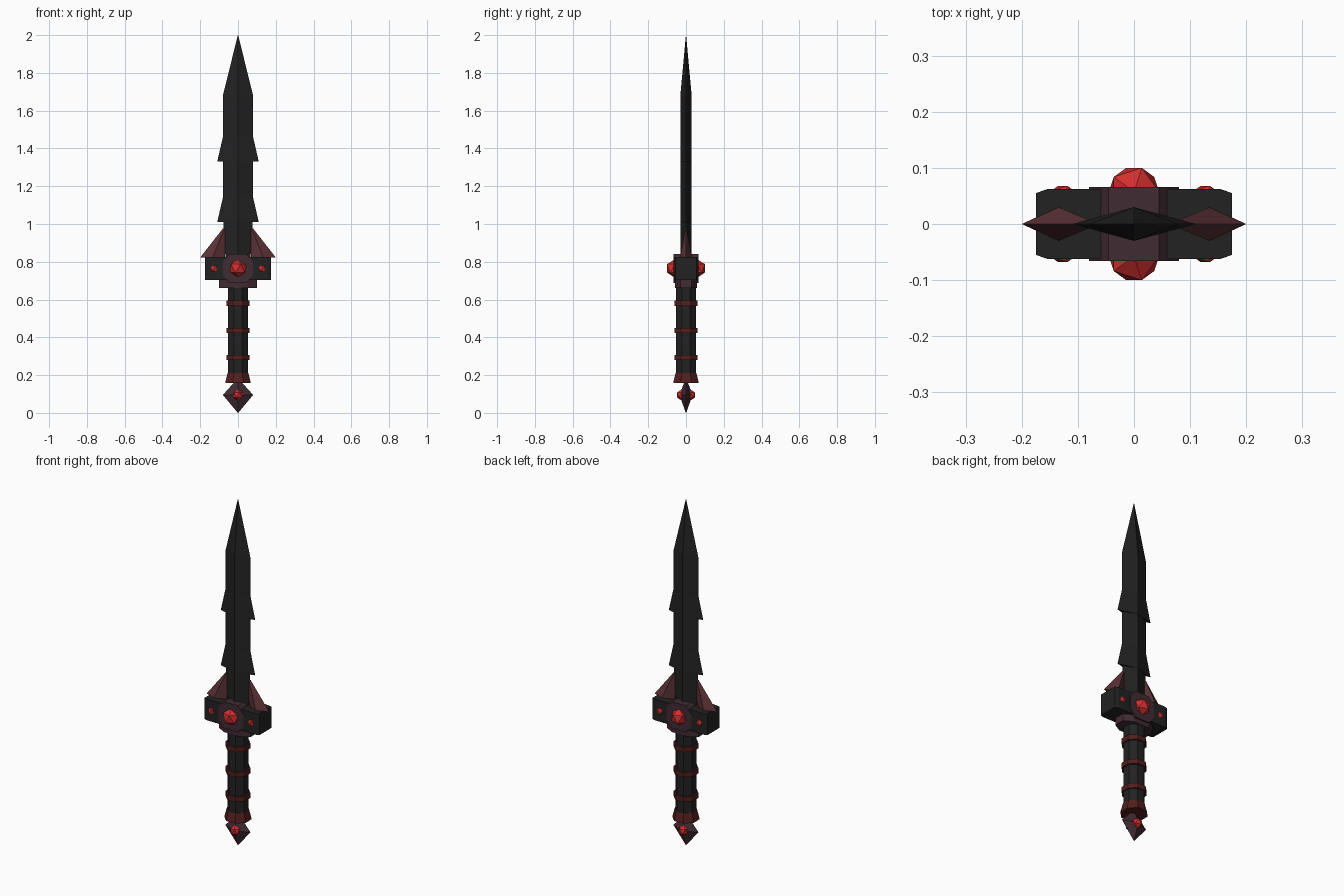
import bpy, bmesh, math
from mathutils import Vector

cube = bpy.data.objects.get("Cube")
if cube:
    bpy.data.objects.remove(cube, do_unlink=True)


def material(name, r, g, b):
    m = bpy.data.materials.new(name)
    m.use_nodes = True
    m.diffuse_color = (r, g, b, 1)
    m.node_tree.nodes["Principled BSDF"].inputs["Base Color"].default_value = (r, g, b, 1)
    return m


BLACK = material("black steel", .016, .016, .016)
PURPLE = material("dark purple", .052, .024, .033)
MAROON = material("maroon", .105, .031, .037)
BAND = material("dark red", .085, .013, .013)
RED = material("gem red", .65, .028, .028)


def finish(name, bm, mat):
    bmesh.ops.recalc_face_normals(bm, faces=bm.faces)
    mesh = bpy.data.meshes.new(name)
    bm.to_mesh(mesh)
    bm.free()
    mesh.materials.append(mat)
    obj = bpy.data.objects.new(name, mesh)
    bpy.context.collection.objects.link(obj)
    return obj


def loft(name, rings, mat):
    """Join matching rings of points with quads and cap both ends."""
    bm = bmesh.new()
    loops = [[bm.verts.new(p) for p in ring] for ring in rings]
    n = len(loops[0])
    for a, b in zip(loops, loops[1:]):
        for i in range(n):
            j = (i + 1) % n
            bm.faces.new((a[i], a[j], b[j], b[i]))
    bm.faces.new(loops[0])
    bm.faces.new(loops[-1])
    bmesh.ops.remove_doubles(bm, verts=bm.verts, dist=1e-5)
    return finish(name, bm, mat)


def diamond(x, z, w, d):
    return [(x - w, 0, z), (x, -d, z), (x + w, 0, z), (x, d, z)]


def octagon(r, z):
    # r is the distance to the flats
    c = r / math.cos(math.pi / 8)
    angles = [(i + .5) * math.pi / 4 for i in range(8)]
    return [(c * math.cos(a), c * math.sin(a), z) for a in angles]


def gem(name, x, y, z, r):
    bm = bmesh.new()
    bmesh.ops.create_icosphere(bm, subdivisions=1, radius=r)
    bmesh.ops.translate(bm, verts=bm.verts, vec=Vector((x, y, z)))
    return finish(name, bm, RED)


# Barbed blade with a diamond section
blade = [(.8, .065), (1.01, .078), (1.01, .11), (1.14, .08),
         (1.33, .08), (1.33, .11), (1.46, .08), (1.68, .08)]
loft("blade", [diamond(0, z, w, .03) for z, w in blade]
     + [diamond(0, 2, .0008, .0005)], BLACK)

# Crossguard bar with chamfered ends
plan = [(-.175, -.055), (-.155, -.062), (.155, -.062), (.175, -.055),
        (.175, .055), (.155, .062), (-.155, .062), (-.175, .055)]
loft("guard_bar", [[(x, y, z) for x, y in plan] for z in (.703, .825)], BLACK)

# Eight-sided centre block
face = [(-.08, -.035), (-.045, -.077), (.045, -.077), (.08, -.035),
        (.08, .035), (.045, .077), (-.045, .077), (-.08, .035)]
loft("guard_centre", [[(x, y, .765 + z) for x, z in face] for y in (-.066, .066)], PURPLE)

# Collar under the guard
collar = [(-.1, -.03), (-.05, -.058), (.05, -.058), (.1, -.03),
          (.1, .03), (.05, .058), (-.05, .058), (-.1, .03)]
loft("collar", [[(x, y, z) for x, y in collar] for z in (.662, .706)], PURPLE)

# Leaning spikes on the guard
for side, s in (("left", 1), ("right", -1)):
    loft(side + "_guard_spike", [diamond(s * .135, .823, .065, .03),
                                 diamond(s * .072, .975, .009, .004)], MAROON)

# Gems on both faces
for end, s in (("front", -1), ("back", 1)):
    gem(end + "_centre_gem", 0, s * .0575, .765, .05)
    gem(end + "_left_stud", .127, s * .0425, .765, .03)
    gem(end + "_right_stud", -.127, s * .0425, .765, .03)
    gem(end + "_pommel_gem", 0, s * .022, .095, .03)

# Grip, bands and flared end
loft("grip", [octagon(.053, .16), octagon(.053, .67)], BLACK)
for i, z in enumerate((.293, .436, .58)):
    loft(f"grip_band_{i + 1}", [octagon(.062, z - .014), octagon(.062, z + .014)], BAND)
loft("grip_flare", [octagon(.068, .157), octagon(.055, .212)], BAND)

# Pointed pommel
loft("pommel", [diamond(0, 0, .001, .001), diamond(0, .095, .08, .035),
                diamond(0, .16, .022, .01)], PURPLE)
